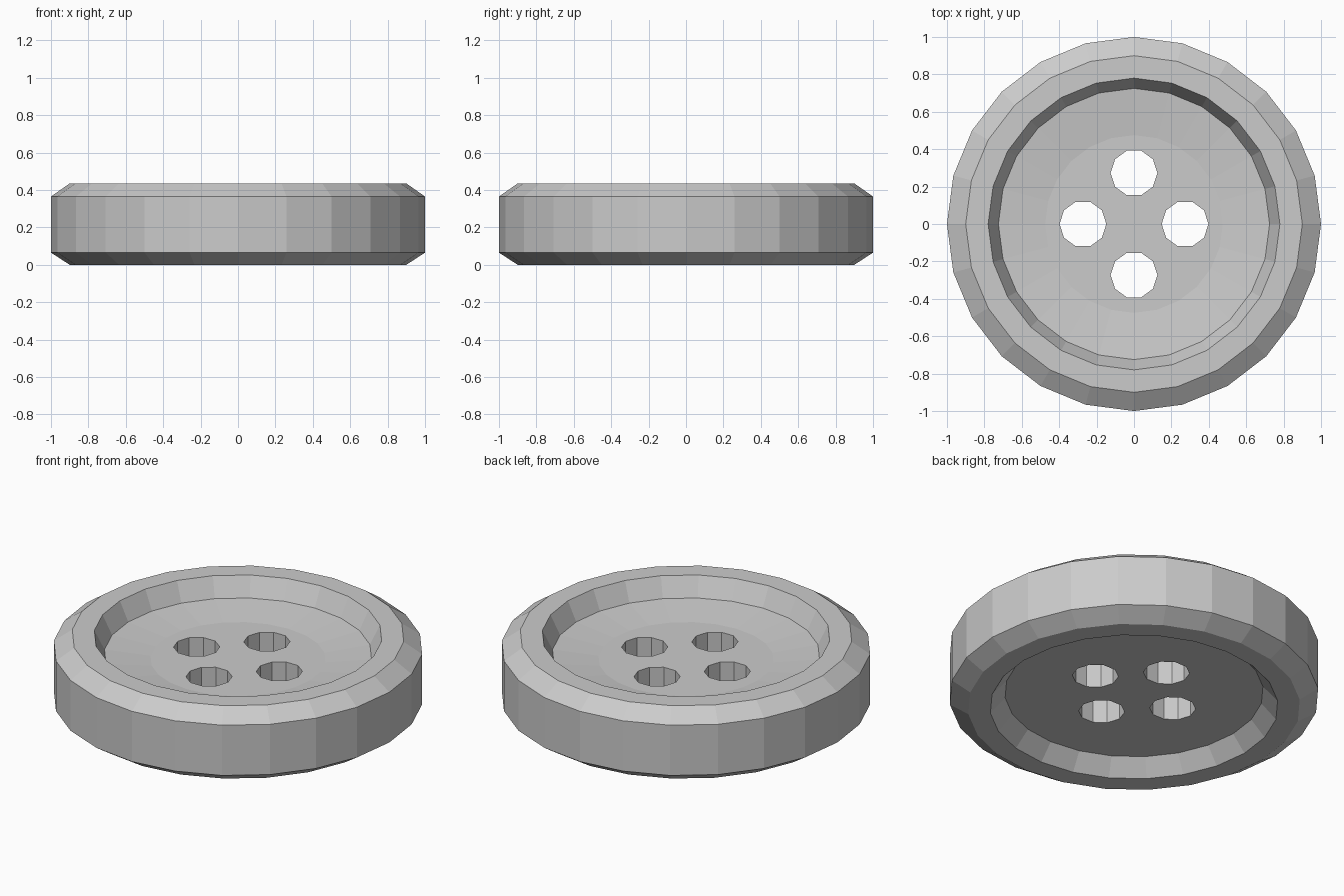
import bpy, bmesh, math

if "Cube" in bpy.data.objects:
    bpy.data.objects.remove(bpy.data.objects["Cube"])

SIDES = 24
# (radius, height) from the top centre, over the rim, to the underside centre
PROFILE = [(0.475, 0.295), (0.725, 0.323), (0.78, 0.435), (0.90, 0.435),
           (1.0, 0.365), (1.0, 0.065), (0.90, 0.0), (0.78, 0.0), (0.70, 0.092)]

grey = bpy.data.materials.new("light grey")
grey.diffuse_color = (0.6, 0.6, 0.6, 1)
grey.use_nodes = True
grey.node_tree.nodes["Principled BSDF"].inputs["Base Color"].default_value = grey.diffuse_color


def add_object(name, bm):
    bmesh.ops.recalc_face_normals(bm, faces=bm.faces)
    mesh = bpy.data.meshes.new(name)
    bm.to_mesh(mesh)
    bm.free()
    mesh.materials.append(grey)
    obj = bpy.data.objects.new(name, mesh)
    bpy.context.collection.objects.link(obj)
    return obj


# Button body: rings of the profile joined by quads, capped at both centres
bm = bmesh.new()
rings = []
for r, z in PROFILE:
    rings.append([bm.verts.new((r * math.cos(a), r * math.sin(a), z))
                  for a in (2 * math.pi * i / SIDES for i in range(SIDES))])
for upper, lower in zip(rings, rings[1:]):
    for i in range(SIDES):
        j = (i + 1) % SIDES
        bm.faces.new((upper[i], lower[i], lower[j], upper[j]))
bm.faces.new(rings[0])
bm.faces.new(rings[-1])
button = add_object("button", bm)

# Four ten-sided thread holes
bm = bmesh.new()
for k in range(4):
    a = k * math.pi / 2
    hole = bmesh.ops.create_cone(bm, cap_ends=True, segments=10,
                                 radius1=0.125, radius2=0.125, depth=1)
    # turn so a corner points along x
    angle = math.atan2(hole["verts"][0].co.y, hole["verts"][0].co.x)
    c, s = math.cos(-angle), math.sin(-angle)
    for v in hole["verts"]:
        x, y = v.co.x, v.co.y
        v.co.x = c * x - s * y + 0.273 * math.cos(a)
        v.co.y = s * x + c * y + 0.273 * math.sin(a)
        v.co.z += 0.2
cutter = add_object("hole_cutter", bm)
cutter.hide_render = True
cutter.hide_set(True)

cut = button.modifiers.new("thread_holes", 'BOOLEAN')
cut.operation = 'DIFFERENCE'
cut.solver = 'EXACT'
cut.object = cutter
